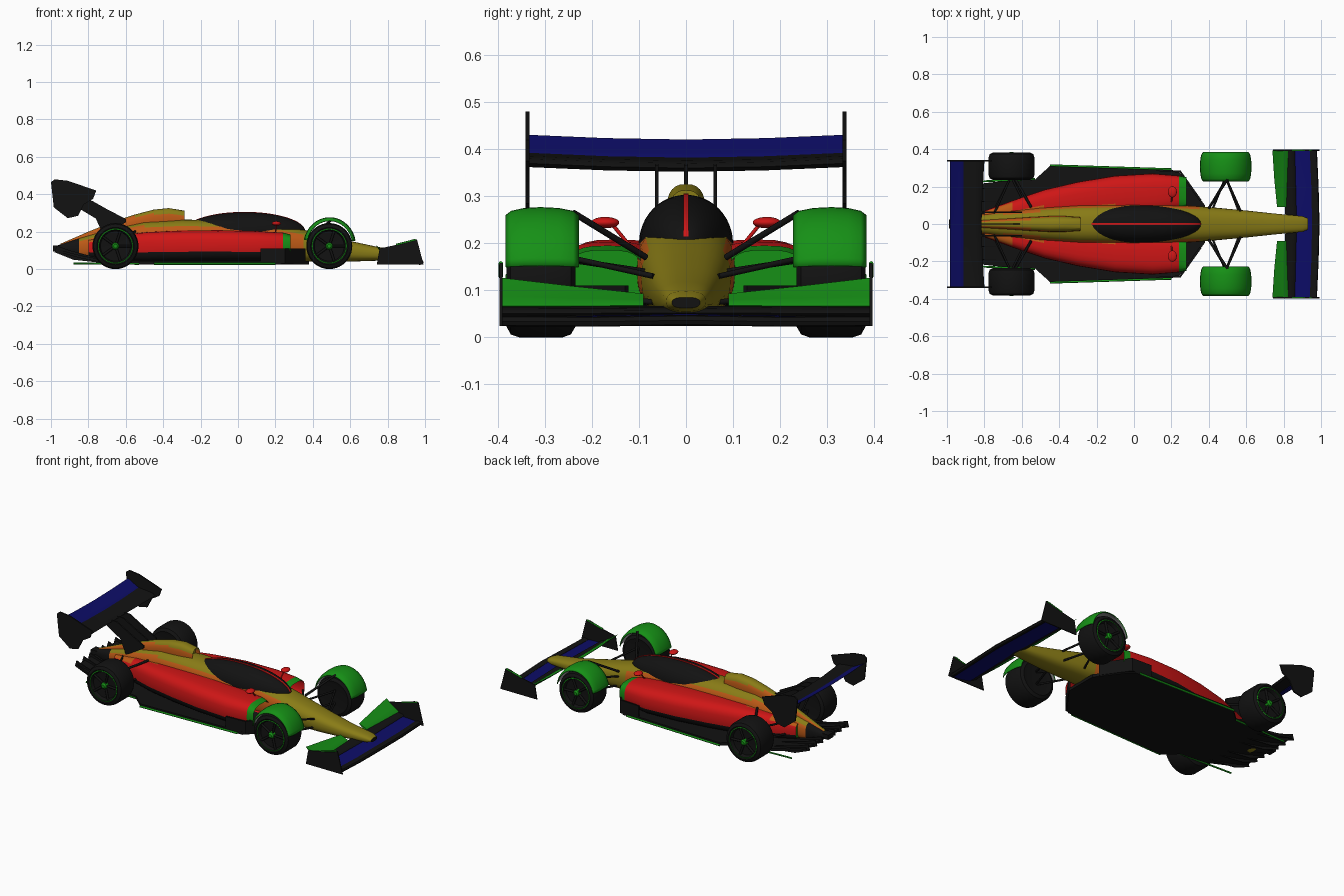
import bpy, bmesh
from math import sin, cos, pi, radians
from mathutils import Vector

if "Cube" in bpy.data.objects:
    bpy.data.objects.remove(bpy.data.objects["Cube"])


def mat(name, c):
    m = bpy.data.materials.new(name)
    m.diffuse_color = (*c, 1)
    m.use_nodes = True
    m.node_tree.nodes["Principled BSDF"].inputs["Base Color"].default_value = m.diffuse_color
    return m


BLACK = mat("black", (0.006, 0.006, 0.006))
OLIVE = mat("olive", (0.25, 0.2, 0.008))
ORANGE = mat("orange", (0.5, 0.1, 0.008))
RED = mat("red", (0.62, 0.008, 0.008))
GREEN = mat("green", (0.008, 0.28, 0.008))
BLUE = mat("blue", (0.004, 0.004, 0.14))
GREY = mat("grey", (0.3, 0.3, 0.3))


def finish(name, bm, mats, pick=None, angle=35):
    bmesh.ops.recalc_face_normals(bm, faces=bm.faces)
    if pick:
        for f in bm.faces:
            f.material_index = pick(f)
    me = bpy.data.meshes.new(name)
    bm.to_mesh(me)
    bm.free()
    for m in mats:
        me.materials.append(m)
    me.shade_smooth()
    me.set_sharp_from_angle(angle=radians(angle))
    ob = bpy.data.objects.new(name, me)
    bpy.context.collection.objects.link(ob)
    return ob


def skin(bm, rings, closed=True, caps=True):
    vs = [[bm.verts.new(p) for p in r] for r in rings]
    n = len(vs[0])
    for a, b in zip(vs, vs[1:]):
        for i in range(n if closed else n - 1):
            j = (i + 1) % n
            bm.faces.new((a[i], a[j], b[j], b[i]))
    return [bm.faces.new(vs[0]), bm.faces.new(vs[-1])] if caps else []


def loft(name, secs, mats, n=28, p=2.6, pick=None, inlet=0, phase=0):
    # sections: x, centre y, half width, bottom z, top z
    def sg(v):
        return (1 if v >= 0 else -1) * abs(v) ** (2 / p)
    rings = []
    for x, cy, w, zb, zt in secs:
        rings.append([(x, cy + w * sg(cos(2 * pi * i / n + phase)),
                       (zb + zt) / 2 + (zt - zb) / 2 * sg(sin(2 * pi * i / n + phase))) for i in range(n)])
    bm = bmesh.new()
    front, _ = skin(bm, rings)
    if inlet:
        bmesh.ops.inset_region(bm, faces=[front], thickness=0.01)
        r = bmesh.ops.extrude_face_region(bm, geom=[front])
        bmesh.ops.translate(bm, vec=(-inlet, 0, 0), verts=[v for v in r["geom"] if isinstance(v, bmesh.types.BMVert)])
        bmesh.ops.delete(bm, geom=[front], context='FACES')
    return finish(name, bm, mats, pick)


def prism(name, pts, axis, a, b, m):
    # flat outline in XZ (axis y) or XY (axis z), given thickness a..b
    put = (lambda p, t: (p[0], t, p[1])) if axis == 'y' else (lambda p, t: (p[0], p[1], t))
    bm = bmesh.new()
    skin(bm, [[put(p, t) for p in pts] for t in (a, b)])
    return finish(name, bm, [m])


def rod(name, a, b, r, m):
    a, b = Vector(a), Vector(b)
    bm = bmesh.new()
    bmesh.ops.create_cone(bm, cap_ends=True, segments=8, radius1=r, radius2=r, depth=(b - a).length)
    ob = finish(name, bm, [m], angle=50)
    ob.location = (a + b) / 2
    ob.rotation_euler = (b - a).to_track_quat('Z', 'Y').to_euler()


def wing(name, stations, m, th=0.012):
    # stations: y, leading x, z, trailing x, z
    prof = [(0, 0), (.1, .45), (.35, .5), (.7, .3), (1, .06), (1, -.06), (.7, -.35), (.35, -.6), (.1, -.45)]
    bm = bmesh.new()
    skin(bm, [[(lx + (tx - lx) * u, y, lz + (tz - lz) * (u ** 1.3) + th * v) for u, v in prof]
              for y, lx, lz, tx, tz in stations])
    return finish(name, bm, [m])


def mirrored(st):
    return [(-s[0], *s[1:]) for s in reversed(st) if s[0] > 0] + st


def lathe(name, prof, cx, cz, s, mats, pick, n=40):
    bm = bmesh.new()
    skin(bm, [[(cx + r * cos(2 * pi * i / n), s * y, cz + r * sin(2 * pi * i / n)) for i in range(n)]
              for y, r in prof])
    return finish(name, bm, mats, pick)


def ball(name, c, size, m):
    bm = bmesh.new()
    bmesh.ops.create_uvsphere(bm, u_segments=40, v_segments=24, radius=1)
    for v in bm.verts:
        v.co = Vector(c) + Vector(v.co[i] * size[i] for i in range(3))
    return finish(name, bm, [m])


# Central body, nose and engine cover
loft("body", [(.93, 0, .03, .062, .085), (.9, 0, .042, .055, .098), (.75, 0, .056, .045, .118),
              (.6, 0, .072, .04, .15), (.45, 0, .086, .04, .185), (.35, 0, .095, .04, .21),
              (.2, 0, .104, .04, .243), (0, 0, .108, .04, .258), (-.3, 0, .104, .04, .265),
              (-.5, 0, .09, .04, .255), (-.7, 0, .07, .045, .21), (-.85, 0, .048, .055, .165),
              (-.97, 0, .022, .09, .125)], [OLIVE, ORANGE, BLACK],
     pick=lambda f: 2 if f.calc_center_median().x < -.9 or f.calc_center_median().x > .92 else
     (1 if abs(f.normal.y) > .75 and f.calc_center_median().x < .3 else 0))
loft("engine_cover", [(-.285, 0, .036, .2, .312), (-.37, 0, .042, .2, .326), (-.45, 0, .042, .2, .318),
                      (-.55, 0, .037, .18, .292), (-.65, 0, .03, .16, .26), (-.8, 0, .022, .12, .2),
                      (-.95, 0, .012, .1, .135)], [OLIVE, ORANGE], inlet=.03,
     pick=lambda f: 1 if f.calc_center_median().z < .29 and abs(f.normal.y) > .6 else 0)
ball("canopy", (.035, 0, .2), (.325, .1, .103), BLACK)
bm = bmesh.new()
skin(bm, [[(.035 + .326 * cos(t), y, .2 + r * sin(t)) for y, r in ((-.005, .1), (-.005, .106), (.005, .106), (.005, .1))]
          for t in [radians(8 + 164 * i / 24) for i in range(25)]])
finish("canopy_strip", bm, [RED])
prism("rear_light", [(-.99, .095), (-.95, .095), (-.95, .125), (-.99, .125)], 'y', -.025, .025, BLACK)

# Floor and rising diffuser
loft("floor", [(.38, 0, .1, .024, .042), (.27, 0, .25, .024, .042), (.23, 0, .29, .024, .042),
               (-.45, 0, .313, .024, .042), (-.53, 0, .24, .024, .042), (-.7, 0, .232, .03, .046),
               (-.85, 0, .215, .06, .075), (-.96, 0, .2, .092, .104)], [BLACK], n=4, p=60, phase=pi / 4)

# Front wing planes spanning both sides
wing("front_wing_main", mirrored([(0, .985, .034, .85, .05), (.2, .98, .03, .845, .045), (.395, .97, .032, .84, .045)]), BLUE)
wing("front_wing_nose_edge", mirrored([(0, .992, .036, .952, .042), (.2, .987, .033, .948, .039), (.395, .978, .034, .94, .04)]), BLACK, .02)
wing("front_wing_mid_flap", mirrored([(0, .87, .052, .81, .065), (.395, .86, .05, .80, .068)]), BLACK)

# Rear wing planes
wing("rear_wing_main", mirrored([(0, -.815, .36, -.92, .382), (.17, -.81, .363, -.92, .385), (.335, -.80, .37, -.92, .392)]), BLACK, .02)
wing("rear_wing_flap", mirrored([(0, -.905, .377, -.985, .42), (.17, -.905, .38, -.985, .423), (.335, -.905, .385, -.985, .43)]), BLUE)
for y in (-.062, 0, .062):
    prism("rear_wing_support", [(-.6, .25), (-.6, .268), (-.7, .32), (-.78, .365), (-.88, .375), (-.86, .33), (-.76, .27), (-.72, .18)],
          'y', y - .004, y + .004, BLACK)

for s in (1, -1):
    # Sidepods with open inlets
    pods = [(.28, .09, .25, .07, .185), (.24, .075, .258, .055, .195), (.1, .05, .27, .04, .203), (-.1, .04, .258, .04, .208),
            (-.3, .03, .225, .04, .206), (-.48, .02, .183, .04, .198), (-.65, .01, .125, .045, .18), (-.8, .005, .07, .06, .155)]
    loft("sidepod", [(x, s * (a + b) / 2, (b - a) / 2, lo, hi) for x, a, b, lo, hi in pods],
         [RED, BLACK, GREEN, ORANGE], p=3, inlet=.1,
         pick=lambda f: 2 if abs(f.normal.x) > .9 or f.calc_center_median().x > .25 else
         (1 if f.calc_center_median().z < .09 else (3 if abs(f.calc_center_median().y) < .09 else 0)))
    prism("bargeboard", [(.12, s * .292), (.25, s * .285), (.36, s * .13), (.35, s * .122), (.245, s * .275), (.12, s * .283)],
          'z', .03, .11, BLACK)
    rod("floor_edge", (.2, s * .292, .028), (-.45, s * .313, .028), .006, GREEN)
    rod("floor_edge_rear", (-.53, s * .24, .028), (-.88, s * .225, .03), .005, GREEN)
    for y in (.06, .12, .19):
        prism("diffuser_strake", [(-.7, .03), (-.88, .05), (-.98, .09), (-.97, .125), (-.9, .1), (-.75, .06)],
              'y', s * y - .003, s * y + .003, BLACK)

    # Wheels: tyre, rim ring, dish and hub
    for x in (-.655, .488):
        tyre = [(.24, .07), (.235, .1), (.245, .117), (.262, .123), (.355, .123), (.373, .117), (.382, .1), (.378, .094),
                (.38, .088), (.36, .08), (.355, .02)]
        lathe("wheel", tyre, x, .123, s, [BLACK, GREEN],
              lambda f, x=x, s=s: 1 if .088 < (f.calc_center_median() - Vector((x, f.calc_center_median().y, .123))).length < .093
              and s * f.calc_center_median().y > .37 else 0)
        lathe("hub", [(.35, .02), (.376, .018), (.384, .01)], x, .123, s, [GREEN], None, 16)
        for k in range(5):
            t = 2 * pi * k / 5
            rod("spoke", (x, s * .362, .123), (x + .084 * cos(t), s * .37, .123 + .084 * sin(t)), .007, BLACK)

    # Front fender, grey on the inside
    bm = bmesh.new()
    edge = [(.228, .134), (.24, .143), (.27, .149), (.31, .151), (.345, .149), (.372, .143), (.384, .134)]
    skin(bm, [[(.49 + .93 * r * cos(t), s * y, .126 + r * sin(t)) for y, r in edge]
              for t in [radians(10 + 158 * i / 24) for i in range(25)]], closed=False, caps=False)
    fender = finish("front_fender", bm, [GREEN, GREY])
    up = sum((p.normal.z for p in fender.data.polygons))
    if up < 0:
        fender.data.flip_normals()
    mod = fender.modifiers.new("shell", 'SOLIDIFY')
    mod.thickness, mod.offset, mod.material_offset = .005, -1, 1

    # Suspension arms
    for a, b, r in [((.40, .085, .17), (.5, .24, .265), .007), ((.57, .07, .13), (.49, .25, .17), .006),
                    ((.40, .085, .14), (.5, .25, .165), .006), ((.56, .07, .075), (.49, .25, .09), .006),
                    ((.42, .08, .075), (.49, .25, .09), .006), ((-.55, .09, .2), (-.64, .25, .165), .007),
                    ((-.75, .05, .16), (-.66, .25, .165), .006), ((-.58, .1, .09), (-.655, .25, .09), .006),
                    ((-.76, .05, .09), (-.66, .25, .09), .006)]:
        rod("suspension_arm", (a[0], s * a[1], a[2]), (b[0], s * b[1], b[2]), r, BLACK)

    # Mirrors
    ball("mirror", (.205, s * .172, .244), (.024, .03, .012), RED)
    rod("mirror_stalk", (.205, s * .155, .238), (.2, s * .12, .195), .004, RED)

    # Front wing flap and endplate
    wing("front_wing_flap", [(s * .09, .815, .068, .765, .092), (s * .24, .82, .066, .75, .108),
                             (s * .393, .825, .066, .74, .126)], GREEN)
    prism("front_endplate", [(.742, .024), (.992, .024), (.957, .158), (.93, .158), (.84, .128), (.757, .11)],
          'y', s * .391, s * .397, BLACK)
    rod("front_endplate_edge", (.845, s * .394, .13), (.95, s * .394, .157), .005, GREEN)

    # Rear wing endplate
    prism("rear_endplate", [(-1, .465), (-.98, .48), (-.91, .472), (-.758, .42), (-.775, .375), (-.825, .345),
                            (-.855, .285), (-.91, .272), (-.985, .33)], 'y', s * .333, s * .341, BLACK)
